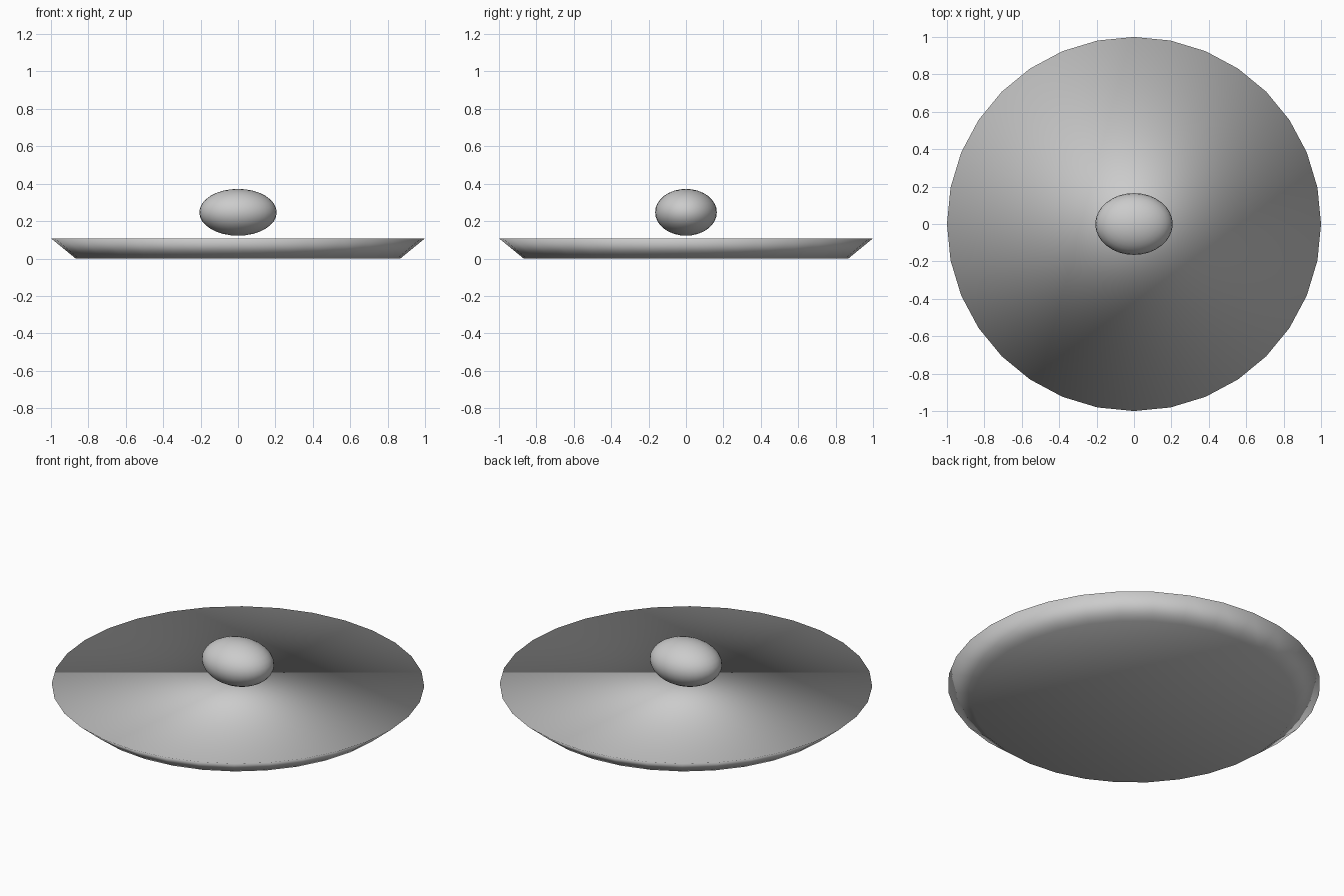
import bpy

if "Cube" in bpy.data.objects:
    bpy.data.objects.remove(bpy.data.objects["Cube"])

RIM_Z = 0.108

def smooth(obj):
    for p in obj.data.polygons:
        p.use_smooth = True

# Dish: 32-sided solid disc, flared towards a flat top
bpy.ops.mesh.primitive_cone_add(vertices=32, radius1=0.868, radius2=1.0, depth=RIM_Z,
                                end_fill_type='NGON', location=(0, 0, RIM_Z / 2))
dish = bpy.context.object
dish.name = "dish"
smooth(dish)
mat = bpy.data.materials.new("dish_grey")
mat.diffuse_color = (0.8, 0.8, 0.8, 1)
mat.use_nodes = True
mat.node_tree.nodes["Principled BSDF"].inputs["Base Color"].default_value = mat.diffuse_color
dish.data.materials.append(mat)

# Floating ellipsoid above the dish
bpy.ops.mesh.primitive_uv_sphere_add(segments=32, ring_count=16, radius=1.0,
                                     location=(0, 0, 0.247))
pebble = bpy.context.object
pebble.name = "floating_pebble"
pebble.scale = (0.207, 0.165, 0.125)
bpy.ops.object.transform_apply(location=False, rotation=False, scale=True)
smooth(pebble)
